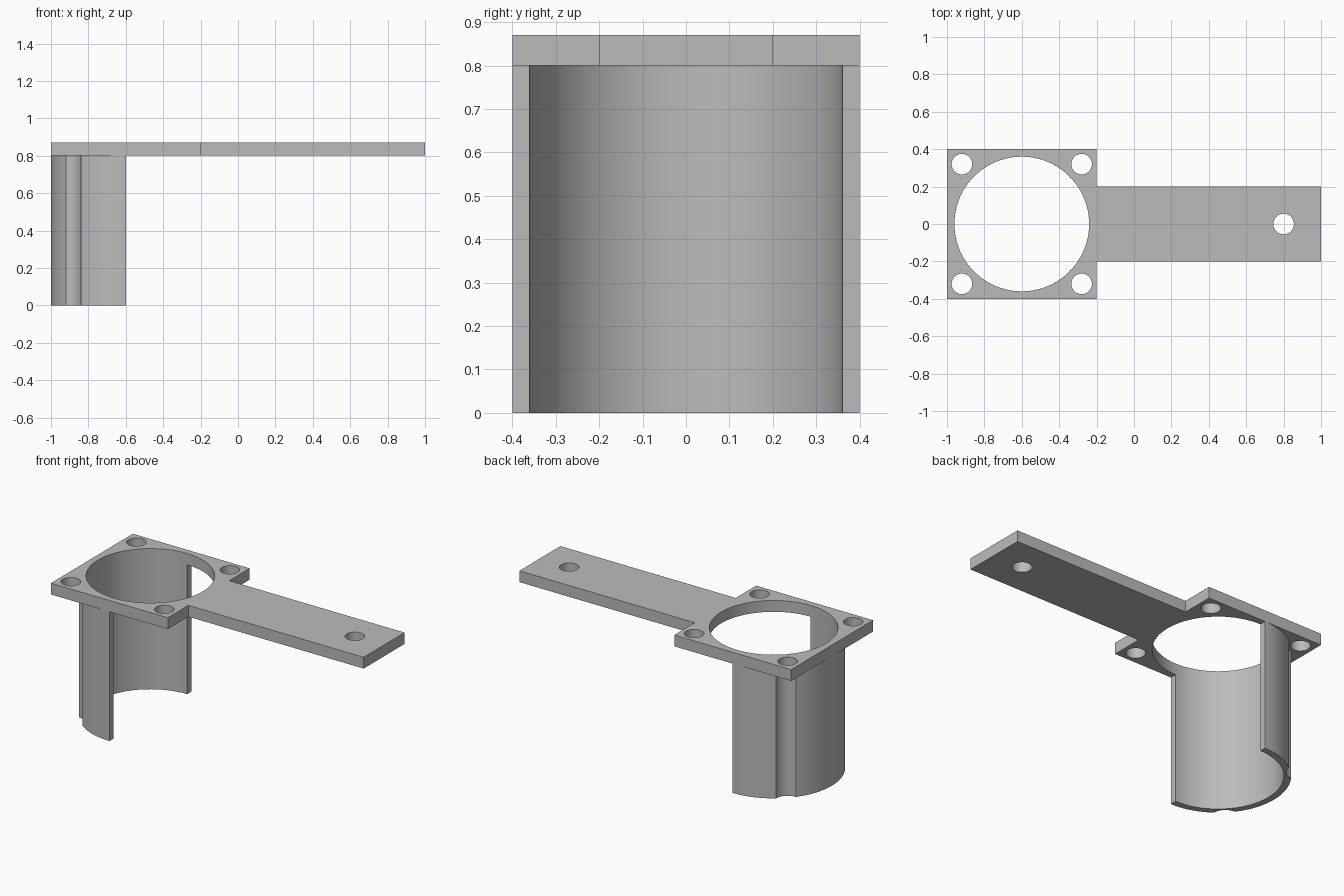
import bpy, bmesh
from math import pi, sin, cos, radians

if "Cube" in bpy.data.objects:
    bpy.data.objects.remove(bpy.data.objects["Cube"])

CX = -0.6                    # axis of the holder
Z0, Z1 = 0.8, 0.87           # plate underside and top
OUTER, INNER = 0.4, 0.36
BOLT = 0.32                  # bolt offset from the axis
HOLE, CLEARANCE = 0.055, 0.08

grey = bpy.data.materials.new("grey plastic")
grey.use_nodes = True
colour = (0.5, 0.5, 0.5, 1)
grey.diffuse_color = colour
grey.node_tree.nodes["Principled BSDF"].inputs["Base Color"].default_value = colour


def prism(name, outline, z0, z1):
    """Extrude a closed counter-clockwise outline from z0 to z1."""
    bm = bmesh.new()
    face = bm.faces.new([bm.verts.new((x, y, z0)) for x, y in outline])
    top = bmesh.ops.extrude_face_region(bm, geom=[face])["geom"]
    bmesh.ops.translate(bm, vec=(0, 0, z1 - z0),
                        verts=[v for v in top if isinstance(v, bmesh.types.BMVert)])
    bmesh.ops.recalc_face_normals(bm, faces=bm.faces)
    mesh = bpy.data.meshes.new(name)
    bm.to_mesh(mesh)
    bm.free()
    mesh.materials.append(grey)
    obj = bpy.data.objects.new(name, mesh)
    bpy.context.collection.objects.link(obj)
    return obj


def arc(x, y, r, a0, a1, n):
    steps = [a0 + (a1 - a0) * i / n for i in range(n + 1)]
    return [(x + r * cos(a), y + r * sin(a)) for a in steps]


def drill(obj, x, y, r, n=48):
    """Cut a vertical round hole through the part."""
    cutter = prism("drill", arc(x, y, r, 0, 2 * pi, n)[:-1], -0.1, 1)
    cutter.hide_render = True
    mod = obj.modifiers.new("hole", "BOOLEAN")
    mod.operation = "DIFFERENCE"
    mod.solver = "EXACT"
    mod.object = cutter
    bpy.context.view_layer.objects.active = obj
    bpy.ops.object.modifier_apply(modifier=mod.name)
    bpy.data.objects.remove(cutter)


# Flat plate: square flange with a long arm
half = [(-1, -0.4), (-0.2, -0.4), (-0.2, -0.2), (1, -0.2)]
plate = prism("mounting_plate", half + [(x, -y) for x, y in reversed(half)], Z0, Z1)
drill(plate, CX, 0, INNER, 96)
drill(plate, 0.8, 0, HOLE)

# Half tube hanging below the flange
tube = prism("half_tube",
             arc(CX, 0, OUTER, pi / 2, 3 * pi / 2, 48)
             + arc(CX, 0, INNER, 3 * pi / 2, pi / 2, 48), 0, Z0)

# Bolt holes in the flange, with clearance grooves down the tube
for sx in (-1, 1):
    for sy in (-1, 1):
        drill(plate, CX + sx * BOLT, sy * BOLT, HOLE)
        if sx < 0:
            drill(tube, CX + sx * BOLT, sy * BOLT, CLEARANCE)

for obj in (plate, tube):
    bpy.ops.object.select_all(action="DESELECT")
    obj.select_set(True)
    bpy.context.view_layer.objects.active = obj
    bpy.ops.object.shade_smooth_by_angle(angle=radians(30))
